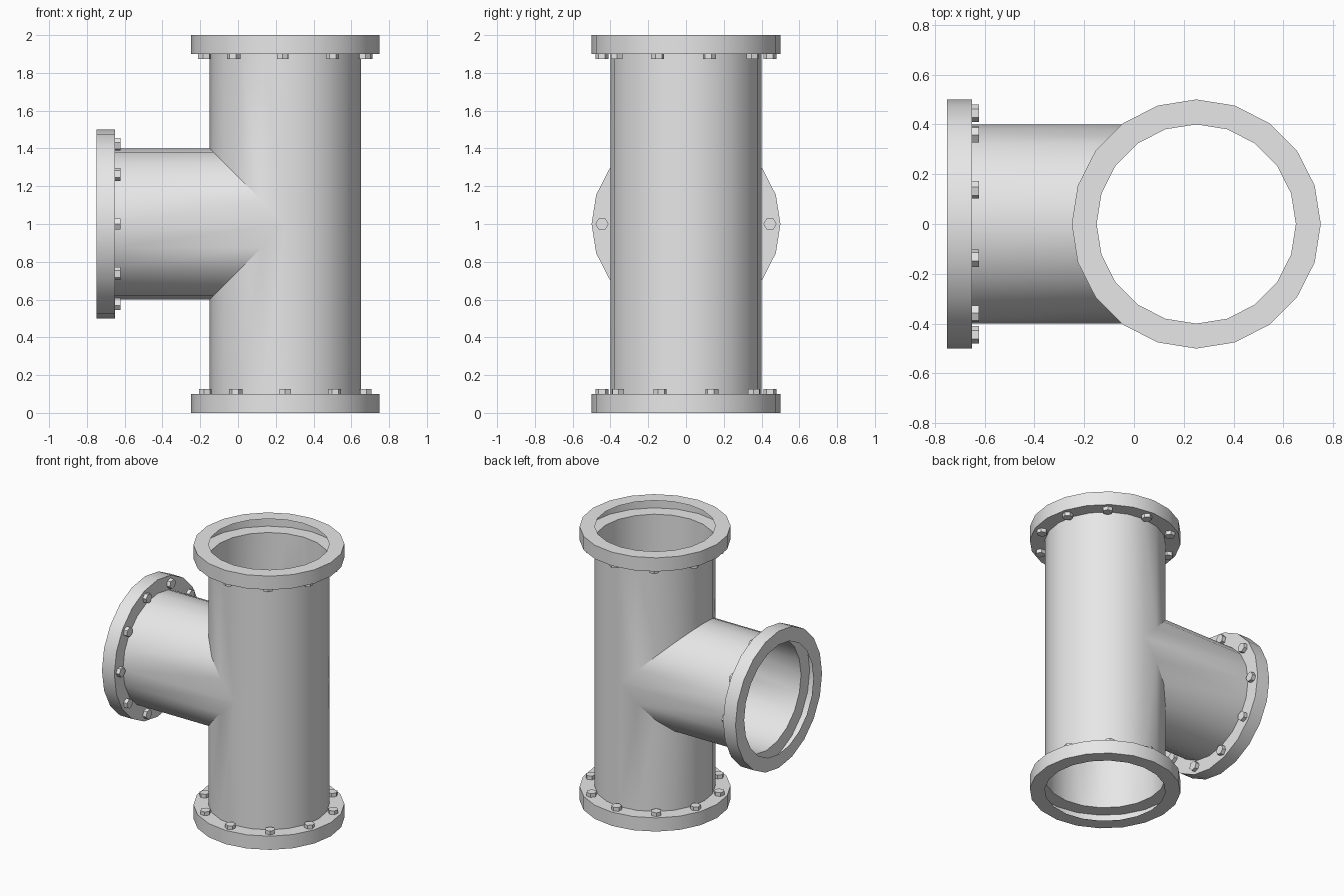
import bpy, bmesh
from math import cos, sin, pi, radians
from mathutils import Matrix, Vector

SIDES = 20
PIPE_R, FLANGE_R, THICK = 0.4, 0.5, 0.1
AXIS_X, MID_Z, HEIGHT, BRANCH_END = 0.25, 1.0, 2.0, -0.75
BOLTS, BOLT_RING = 10, 0.445

cube = bpy.data.objects.get("Cube")
if cube:
    bpy.data.objects.remove(cube, do_unlink=True)

steel = bpy.data.materials.new("plain grey metal")
steel.use_nodes = True
steel.diffuse_color = (0.8, 0.8, 0.8, 1)
steel.node_tree.nodes["Principled BSDF"].inputs["Base Color"].default_value = (0.8, 0.8, 0.8, 1)


def finish(name, bm, matrix=Matrix(), smooth=True):
    bmesh.ops.remove_doubles(bm, verts=bm.verts, dist=0.0005)
    bmesh.ops.recalc_face_normals(bm, faces=bm.faces)
    mesh = bpy.data.meshes.new(name)
    bm.to_mesh(mesh)
    bm.free()
    mesh.materials.append(steel)
    obj = bpy.data.objects.new(name, mesh)
    bpy.context.collection.objects.link(obj)
    obj.matrix_world = matrix
    if smooth:
        bpy.ops.object.select_all(action='DESELECT')
        obj.select_set(True)
        bpy.context.view_layer.objects.active = obj
        bpy.ops.object.shade_smooth_by_angle(angle=radians(30))
    return obj


def loft(bm, ring_a, ring_b):
    """Bridge two closed rings of points with quads, skipping collapsed edges."""
    a = [bm.verts.new(p) for p in ring_a]
    b = [bm.verts.new(p) for p in ring_b]
    for i in range(len(a)):
        j = (i + 1) % len(a)
        bm.faces.new((a[i], a[j], b[j], b[i]))


circle = [(cos(2 * pi * i / SIDES), sin(2 * pi * i / SIDES)) for i in range(SIDES)]

# Tee body: upright pipe opened along a mitred seam, with the branch joined to it
bm = bmesh.new()
for side in (-1, 1):
    end = [(AXIS_X + PIPE_R * c, PIPE_R * s, MID_Z + side * (HEIGHT / 2 - THICK)) for c, s in circle]
    seam = [(AXIS_X + PIPE_R * c, PIPE_R * s, MID_Z + side * max(0, -PIPE_R * c)) for c, s in circle]
    loft(bm, end, seam)
mouth = [(BRANCH_END + THICK, PIPE_R * s, MID_Z + PIPE_R * c) for c, s in circle]
mitre = [(AXIS_X - abs(PIPE_R * c), PIPE_R * s, MID_Z + PIPE_R * c) for c, s in circle]
loft(bm, mouth, mitre)
finish("tee_pipe", bm)


def flange(name, matrix, twist=0):
    # Hollow collar: outer face at local z = 0, pipe side at z = THICK
    bm = bmesh.new()
    profile = [(PIPE_R, 0), (FLANGE_R, 0), (FLANGE_R, THICK), (PIPE_R, THICK)]
    rings = [[(r * c, r * s, z) for c, s in circle] for r, z in profile]
    for a, b in zip(rings, rings[1:]):
        loft(bm, a, b)
    finish(name + "_flange", bm, matrix)

    # Ring of hexagonal bolt heads on the pipe side
    bm = bmesh.new()
    for i in range(BOLTS):
        place = (Matrix.Rotation(2 * pi * i / BOLTS + pi / 2 + twist, 4, 'Z')
                 @ Matrix.Translation((BOLT_RING, 0, THICK + 0.0135)))
        # a vertex of each hexagon points outward
        bmesh.ops.create_cone(bm, cap_ends=True, segments=6, radius1=0.035, radius2=0.035,
                              depth=0.027, matrix=place @ Matrix.Rotation(pi / 6, 4, 'Z'))
    finish(name + "_bolts", bm, matrix, smooth=False)


flange("bottom", Matrix.Translation((AXIS_X, 0, 0)))
flange("top", Matrix.Translation((AXIS_X, 0, HEIGHT)) @ Matrix.Rotation(pi, 4, 'X'), radians(1.8))
flange("branch", Matrix.Translation((BRANCH_END, 0, MID_Z)) @ Matrix.Rotation(pi / 2, 4, 'Y'))
